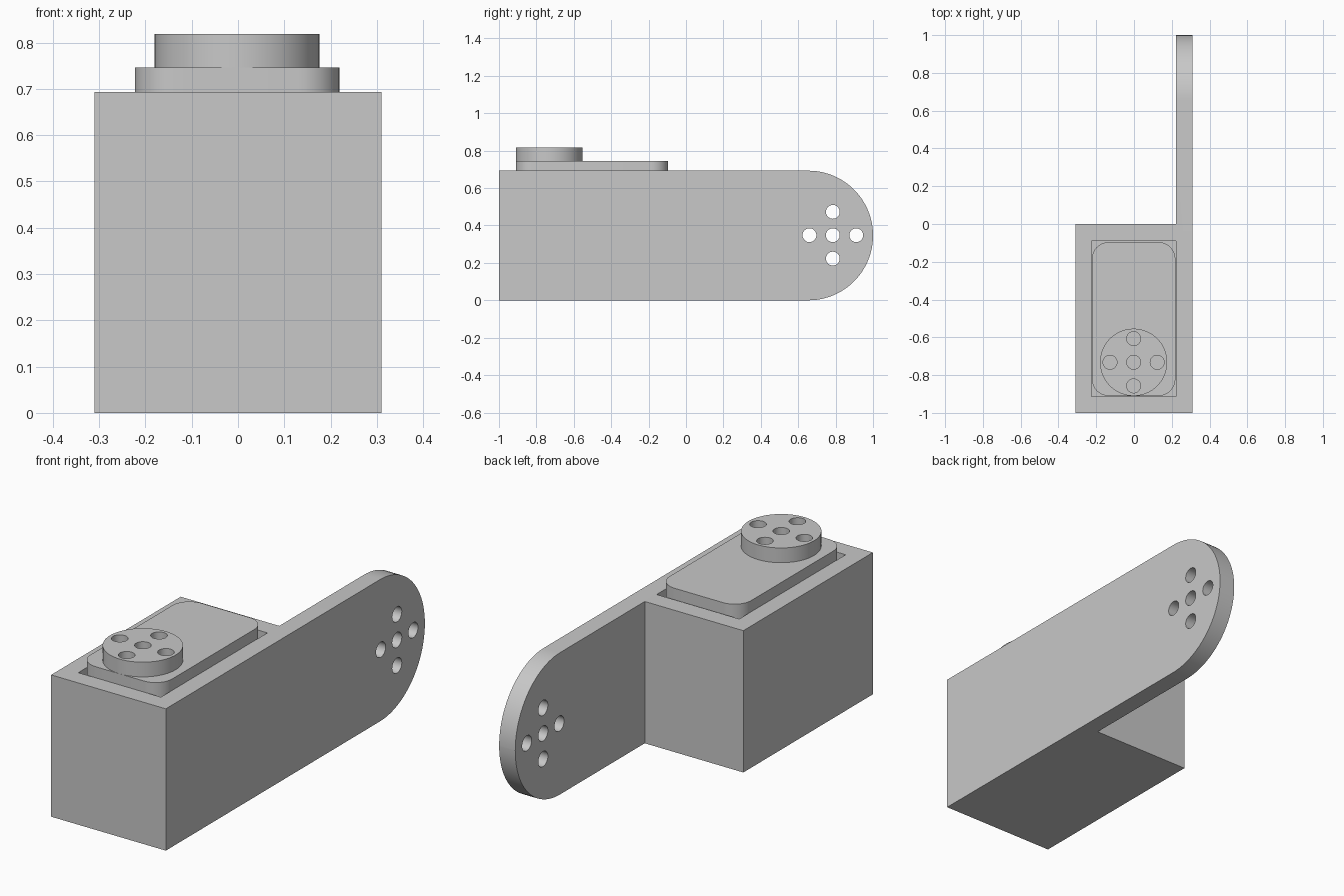
import bpy, bmesh, math
from mathutils import Matrix, Vector

default = bpy.data.objects.get("Cube")
if default:
    bpy.data.objects.remove(default, do_unlink=True)

grey = bpy.data.materials.new("plain grey")
grey.use_nodes = True
grey.diffuse_color = (0.58, 0.58, 0.58, 1)
grey.node_tree.nodes["Principled BSDF"].inputs["Base Color"].default_value = grey.diffuse_color

H = 0.693        # bracket height
HOLE_R = 0.037
HOLE_STEP = 0.125
PATTERN = [(0, 0), (1, 0), (-1, 0), (0, 1), (0, -1)]


def finish(bm, name):
    bmesh.ops.recalc_face_normals(bm, faces=bm.faces)
    mesh = bpy.data.meshes.new(name)
    bm.to_mesh(mesh)
    bm.free()
    ob = bpy.data.objects.new(name, mesh)
    bpy.context.collection.objects.link(ob)
    mesh.materials.append(grey)
    return ob


def prism(outline, z0, z1, round_edge=None, radius=0, segments=12):
    """Extrude a plan outline upward and round the edges chosen by a rule."""
    bm = bmesh.new()
    face = bm.faces.new([bm.verts.new((x, y, z0)) for x, y in outline])
    top = bmesh.ops.extrude_face_region(bm, geom=[face])["geom"]
    bmesh.ops.translate(bm, vec=(0, 0, z1 - z0),
                        verts=[v for v in top if isinstance(v, bmesh.types.BMVert)])
    if round_edge:
        edges = [e for e in bm.edges if round_edge(*[v.co for v in e.verts])]
        bmesh.ops.bevel(bm, geom=edges, offset=radius, segments=segments,
                        profile=0.5, affect='EDGES')
    return bm


def rect(x0, x1, y0, y1):
    return [(x0, y0), (x1, y0), (x1, y1), (x0, y1)]


def add_cylinder(bm, centre, radius, depth, sides, turn=Matrix()):
    bmesh.ops.create_cone(bm, cap_ends=True, segments=sides, radius1=radius, radius2=radius,
                          depth=depth, matrix=Matrix.Translation(centre) @ turn)


def cut(target, cutter):
    cutter.hide_render = True
    mod = target.modifiers.new("cut", 'BOOLEAN')
    mod.operation, mod.solver, mod.object = 'DIFFERENCE', 'EXACT', cutter
    bpy.context.view_layer.objects.active = target
    bpy.ops.object.modifier_apply(modifier=mod.name)
    bpy.data.objects.remove(cutter, do_unlink=True)


def smooth(ob):
    bpy.ops.object.select_all(action='DESELECT')
    ob.select_set(True)
    bpy.context.view_layer.objects.active = ob
    bpy.ops.object.shade_smooth_by_angle(angle=math.radians(30))


# Bracket: box with a long side arm, rounded at its far end
plan = [(-0.31, -1), (0.31, -1), (0.31, 1), (0.223, 1), (0.223, 0), (-0.31, 0)]
bracket = finish(prism(plan, 0, H, lambda a, b: a.y > 0.9 and b.y > 0.9 and a.z == b.z,
                       H / 2 - 0.0005, 24), "bracket")

# Pocket for the motor
cut(bracket, finish(prism(rect(-0.225, 0.222, -0.912, -0.09), 0.1, H + 0.1), "pocket_cutter"))

# Cross of screw holes through the arm
bm = bmesh.new()
sideways = Matrix.Rotation(math.pi / 2, 4, 'Y')
for i, j in PATTERN:
    add_cylinder(bm, Vector((0.266, 0.785 + i * HOLE_STEP, 0.348 + j * HOLE_STEP)),
                 HOLE_R, 0.2, 32, sideways)
cut(bracket, finish(bm, "arm_hole_cutter"))
smooth(bracket)

# Motor body with rounded upright corners
motor = finish(prism(rect(-0.223, 0.219, -0.91, -0.096), 0.1, 0.746,
                     lambda a, b: abs(a.z - b.z) > 0.1, 0.09), "motor_body")
smooth(motor)

# Round output horn with the same cross of holes
bm = bmesh.new()
add_cylinder(bm, Vector((-0.002, -0.732, 0.782)), 0.178, 0.072, 64)
horn = finish(bm, "output_horn")
bm = bmesh.new()
for i, j in PATTERN:
    add_cylinder(bm, Vector((-0.002 + i * HOLE_STEP, -0.732 + j * HOLE_STEP, 0.782)),
                 HOLE_R, 0.2, 32)
cut(horn, finish(bm, "horn_hole_cutter"))
smooth(horn)
